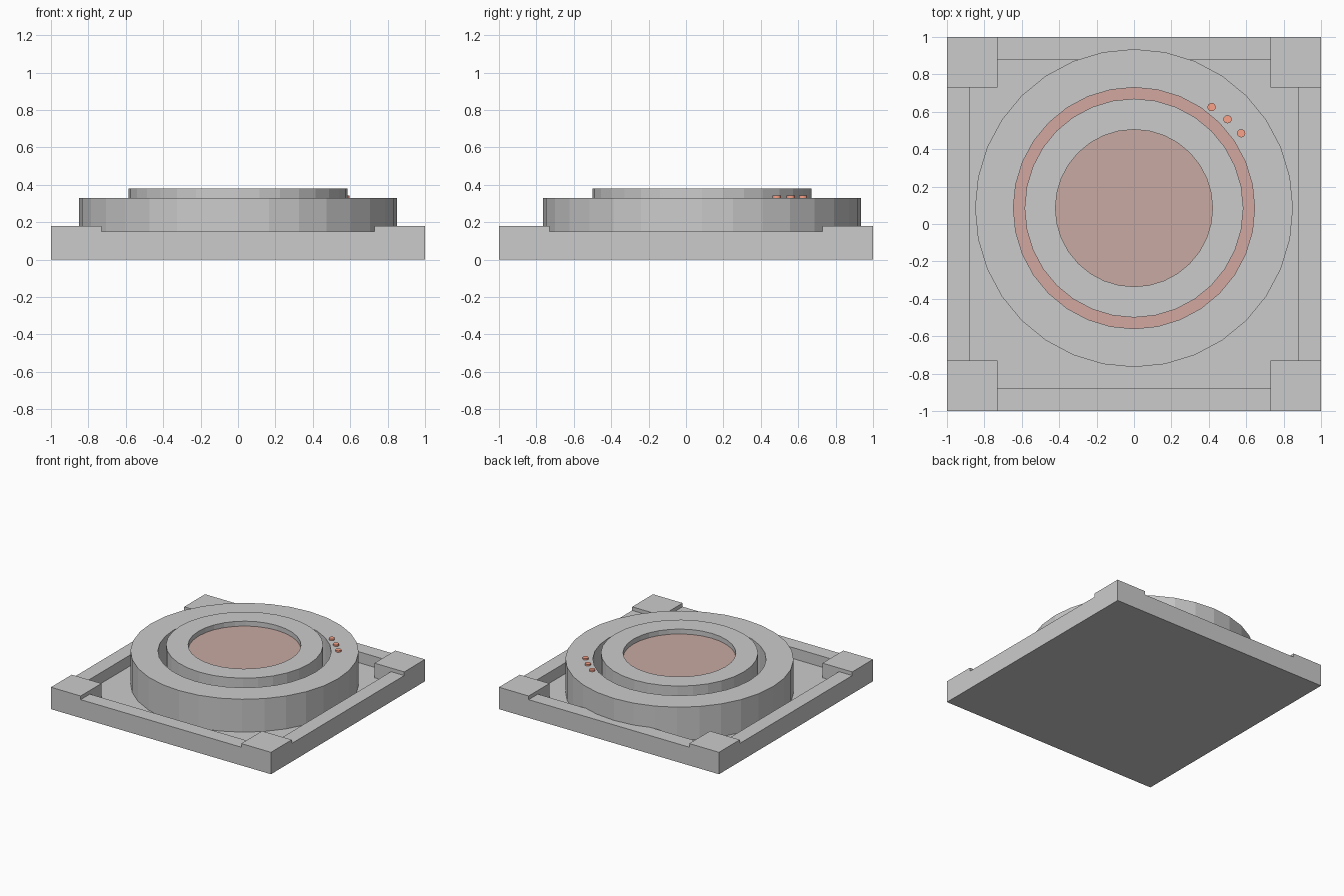
import bpy, bmesh, math

if "Cube" in bpy.data.objects:
    bpy.data.objects.remove(bpy.data.objects["Cube"])

SIDES = 32
CENTRE_Y = 0.085
FLOOR = 0.06


def finish(name, bm, colour=None):
    mesh = bpy.data.meshes.new(name)
    bm.to_mesh(mesh)
    bm.free()
    obj = bpy.data.objects.new(name, mesh)
    bpy.context.collection.objects.link(obj)
    if colour:
        mat = bpy.data.materials.new(name + "_colour")
        mat.diffuse_color = (*colour, 1)
        mat.use_nodes = True
        mat.node_tree.nodes["Principled BSDF"].inputs["Base Color"].default_value = mat.diffuse_color
        mesh.materials.append(mat)
    return obj


def ring(name, r_in, r_out, z0, z1, colour=None):
    """Flat-faced tube with a rectangular cross-section."""
    bm = bmesh.new()
    section = [(r_in, z0), (r_out, z0), (r_out, z1), (r_in, z1)]
    loops = []
    for i in range(SIDES):
        a = 2 * math.pi * i / SIDES
        loops.append([bm.verts.new((r * math.cos(a), r * math.sin(a), z)) for r, z in section])
    for i in range(SIDES):
        p, q = loops[i], loops[(i + 1) % SIDES]
        for k in range(4):
            m = (k + 1) % 4
            bm.faces.new((p[k], q[k], q[m], p[m]))
    bmesh.ops.recalc_face_normals(bm, faces=bm.faces)
    obj = finish(name, bm, colour)
    obj.location.y = CENTRE_Y
    return obj


def disc(name, x, y, r, z0, z1, sides, colour):
    bm = bmesh.new()
    bmesh.ops.create_cone(bm, cap_ends=True, segments=sides, radius1=r, radius2=r, depth=z1 - z0)
    obj = finish(name, bm, colour)
    obj.location = (x, y, (z0 + z1) / 2)
    return obj


# Square tray: recessed floor, low rim and raised corner blocks, stepped by cell height
cuts = [-1, -0.88, -0.73, 0.73, 0.88, 1]


def height(i, j):
    if not (0 <= i < 5 and 0 <= j < 5):
        return 0
    if i != 2 and j != 2:
        return 0.18
    return 0.15 if i in (0, 4) or j in (0, 4) else FLOOR


bm = bmesh.new()


def face(points):
    bm.faces.new([bm.verts.new(p) for p in points])


for i in range(5):
    for j in range(5):
        h = height(i, j)
        x0, x1, y0, y1 = cuts[i], cuts[i + 1], cuts[j], cuts[j + 1]
        c = [(x0, y0), (x1, y0), (x1, y1), (x0, y1)]
        face([(*p, h) for p in c])
        face([(*p, 0) for p in reversed(c)])
        for k, (di, dj) in enumerate([(0, -1), (1, 0), (0, 1), (-1, 0)]):
            low = height(i + di, j + dj)
            if low < h:
                a, b = c[k], c[(k + 1) % 4]
                face([(*a, low), (*b, low), (*b, h), (*a, h)])
bmesh.ops.remove_doubles(bm, verts=bm.verts, dist=1e-4)
bmesh.ops.dissolve_limit(bm, angle_limit=0.01, verts=bm.verts, edges=bm.edges)
finish("base_tray", bm)

# Concentric rings with a coloured channel between them
ring("outer_ring", 0.645, 0.85, FLOOR, 0.33)
ring("inner_ring", 0.42, 0.585, FLOOR, 0.38)
ring("channel_floor", 0.585, 0.645, FLOOR, 0.08, (0.65, 0.39, 0.35))

# Centre pad
disc("centre_pad", 0, CENTRE_Y, 0.42, 0.32, 0.34, SIDES, (0.58, 0.40, 0.36))

# Three indicator buttons
for n, (x, y) in enumerate([(0.415, 0.625), (0.5, 0.56), (0.573, 0.485)]):
    disc(f"indicator_button_{n + 1}", x, y, 0.022, 0.32, 0.343, 16, (0.95, 0.36, 0.25))
